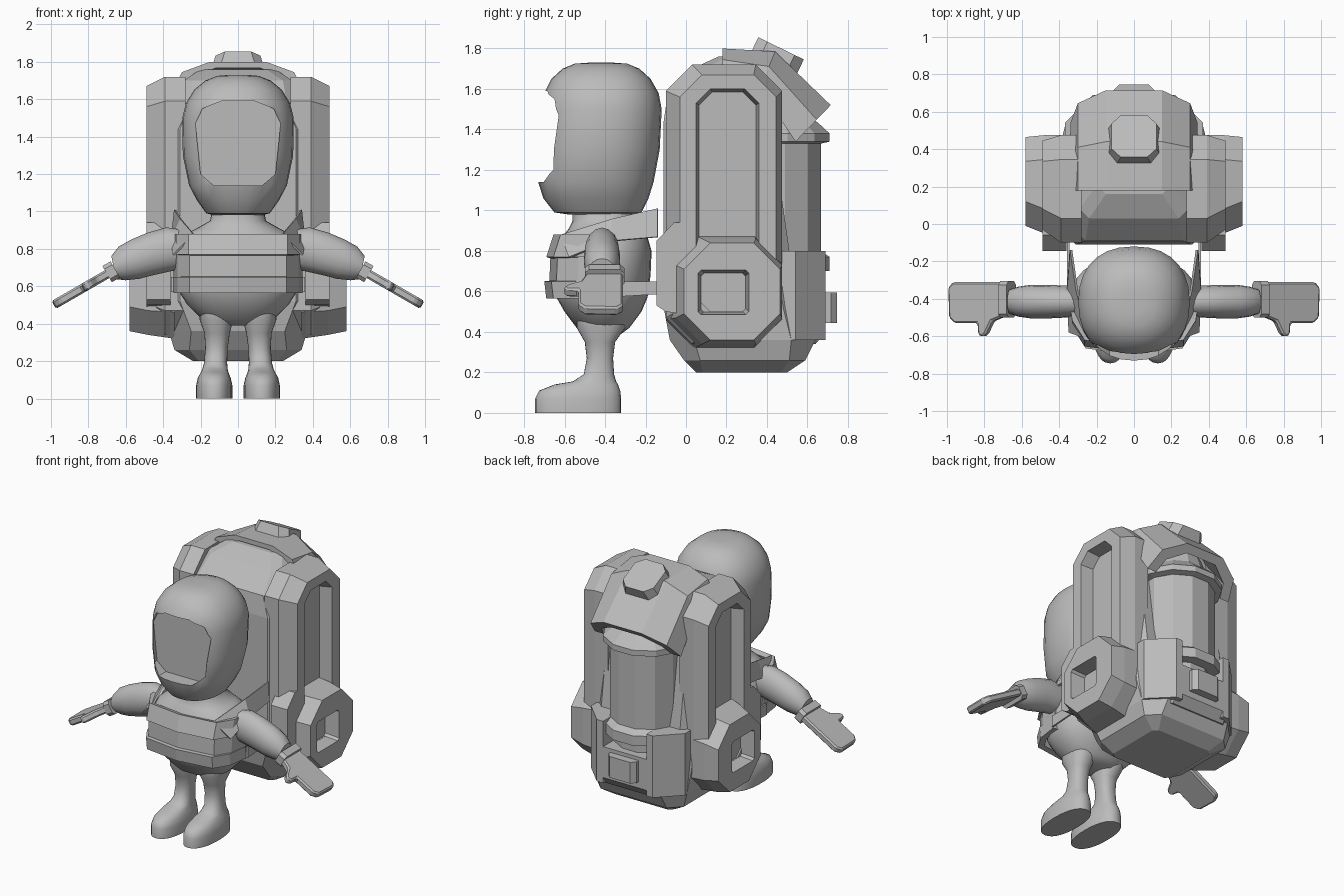
import bpy, bmesh, math
from mathutils import Matrix, Vector

if "Cube" in bpy.data.objects:
    bpy.data.objects.remove(bpy.data.objects["Cube"])

grey = bpy.data.materials.new("plain_grey")
grey.use_nodes = True
grey.diffuse_color = (0.5, 0.5, 0.5, 1)
grey.node_tree.nodes["Principled BSDF"].inputs["Base Color"].default_value = (0.5, 0.5, 0.5, 1)


def finish(name, bm, smooth=0, mirror=False, bevel=0):
    bmesh.ops.recalc_face_normals(bm, faces=bm.faces)
    mesh = bpy.data.meshes.new(name)
    bm.to_mesh(mesh)
    bm.free()
    mesh.materials.append(grey)
    ob = bpy.data.objects.new(name, mesh)
    bpy.context.collection.objects.link(ob)
    if bevel:
        mod = ob.modifiers.new("bevel", 'BEVEL')
        mod.width, mod.segments = bevel, 1
    if mirror:
        mod = ob.modifiers.new("mirror", 'MIRROR')
        mod.use_mirror_merge = False
    if smooth:
        bpy.ops.object.select_all(action='DESELECT')
        ob.select_set(True)
        bpy.context.view_layer.objects.active = ob
        bpy.ops.object.shade_smooth_by_angle(angle=math.radians(smooth))
    return ob


def loft(name, rings, **kw):
    """Skin rings that have the same number of points, and cap both ends."""
    bm = bmesh.new()
    vs = [[bm.verts.new(p) for p in r] for r in rings]
    n = len(vs[0])
    for a, b in zip(vs, vs[1:]):
        for i in range(n):
            bm.faces.new((a[i], a[(i + 1) % n], b[(i + 1) % n], b[i]))
    bm.faces.new(vs[0])
    bm.faces.new(vs[-1])
    return finish(name, bm, **kw)


def oval(z, hx, yf, yb, cx=0, power=2.3, n=28):
    """Horizontal rounded ring."""
    pts = []
    for i in range(n):
        c, s = math.cos(math.tau * i / n), math.sin(math.tau * i / n)
        x = math.copysign(abs(c) ** (2 / power), c) * hx
        y = math.copysign(abs(s) ** (2 / power), s) * (yb - yf) / 2
        pts.append((cx + x, (yf + yb) / 2 + y, z))
    return pts


def octagon(a0, a1, b0, b1, c):
    """Rectangle with chamfered corners in two dimensions."""
    return [(a0 + c, b0), (a1 - c, b0), (a1, b0 + c), (a1, b1 - c),
            (a1 - c, b1), (a0 + c, b1), (a0, b1 - c), (a0, b0 + c)]


def side_ring(x, *rect):
    return [(x, y, z) for y, z in octagon(*rect)]


def level_ring(z, *rect):
    return [(x, y, z) for x, y in octagon(*rect)]


def ribbon(name, low, high, thick, mirror=False):
    """Strip between two paths."""
    bm = bmesh.new()
    a = [bm.verts.new(p) for p in low]
    b = [bm.verts.new(p) for p in high]
    for i in range(len(a) - 1):
        bm.faces.new((a[i], a[i + 1], b[i + 1], b[i]))
    bmesh.ops.recalc_face_normals(bm, faces=bm.faces)
    bmesh.ops.solidify(bm, geom=bm.faces[:], thickness=thick)
    return finish(name, bm, mirror=mirror)


# Helmet with a recessed visor
helmet = loft("helmet", [oval(*r) for r in (
    (.98, .13, -.58, -.25), (.99, .17, -.65, -.22), (1.06, .22, -.705, -.185),
    (1.14, .262, -.73, -.16), (1.3, .295, -.725, -.13), (1.5, .298, -.715, -.12),
    (1.58, .278, -.70, -.135), (1.65, .235, -.665, -.175), (1.70, .175, -.61, -.23),
    (1.725, .11, -.55, -.29), (1.73, .05, -.48, -.36))], smooth=40)
visor_shape = [(-.13, 1.14), (.13, 1.14), (.20, 1.20), (.228, 1.47),
               (.19, 1.55), (.09, 1.59), (-.09, 1.59), (-.19, 1.55),
               (-.228, 1.47), (-.20, 1.20)]
cutter = loft("visor_cutter", [[(x, y, z) for x, z in visor_shape] for y in (-.9, -.625)])
cutter.hide_render = True
cut = helmet.modifiers.new("visor", 'BOOLEAN')
cut.object, cut.solver = cutter, 'EXACT'
helmet.modifiers.move(len(helmet.modifiers) - 1, 0)
bpy.context.view_layer.objects.active = helmet
bpy.ops.object.modifier_apply(modifier="visor")
bpy.data.objects.remove(cutter)

# Torso and neck
loft("torso", [oval(*r) for r in (
    (.39, .13, -.48, -.32), (.42, .19, -.54, -.28), (.5, .27, -.6, -.22),
    (.57, .315, -.64, -.19), (.68, .34, -.655, -.175), (.8, .335, -.635, -.17),
    (.87, .30, -.61, -.19), (.91, .22, -.58, -.22), (.95, .15, -.56, -.25),
    (1.0, .14, -.56, -.25))], smooth=50)

# Legs and boots
loft("leg", [oval(z, hx, yf, yb, cx) for z, hx, yf, yb, cx in (
    (0, .097, -.745, -.32, .127), (.07, .097, -.745, -.32, .127),
    (.11, .088, -.725, -.325, .127), (.14, .074, -.65, -.335, .125),
    (.155, .068, -.56, -.345, .123), (.19, .062, -.505, -.355, .12),
    (.27, .06, -.49, -.36, .115), (.35, .068, -.5, -.35, .112),
    (.42, .09, -.54, -.30, .115), (.47, .09, -.54, -.30, .115))],
    smooth=50, mirror=True)

# Arms
loft("arm", [[(x + .2 * rz * math.sin(t), -.415 + ry * math.cos(t), zc + rz * math.sin(t))
              for t in (math.tau * i / 16 for i in range(16))]
             for x, zc, rz, ry in (
    (.26, .80, .10, .08), (.36, .80, .115, .085), (.46, .775, .112, .09),
    (.55, .745, .105, .09), (.62, .722, .09, .08), (.665, .70, .062, .065))],
    smooth=50, mirror=True)


# Cuffs and mittens, built flat and tipped down along the forearm
def tipped(u, y, w):
    c, s = math.cos(math.radians(30)), math.sin(math.radians(30))
    return (.665 + u * c + w * s, y, .685 - u * s + w * c)


loft("cuff", [[tipped(u, y, w) for y, w in octagon(-.50, -.305, -.05, .05, .02)]
              for u in (-.01, .04)], mirror=True)
hand_shape = [(.02, -.49), (.10, -.52), (.135, -.585), (.16, -.605), (.185, -.59), (.19, -.53),
              (.33, -.53), (.365, -.50), (.37, -.34), (.34, -.31), (.02, -.31)]
loft("hand", [[tipped(u, y, w) for u, y in hand_shape] for w in (-.024, .024)],
     mirror=True, bevel=.01)

# Chest harness: upper and lower bands, middle panel
def band(name, z0, z1, y0, y1, xs):
    outline = [(-1, .29), (-.94, .14), (-.75, .035), (0, 0), (.75, .035), (.94, .14), (1, .29)]
    return ribbon(name, [(x * xs, y0 + d, z0) for x, d in outline],
                  [(x * xs, y1 + d, z1) for x, d in outline], .04)


band("upper_chest_band", .77, .88, -.69, -.655, .352)
band("middle_chest_panel", .65, .77, -.675, -.67, .345)
band("lower_chest_band", .565, .65, -.69, -.70, .345)
ribbon("shoulder_strap", [(.35, -.58, .77), (.36, -.38, .85), (.345, -.14, .87)],
       [(.24, -.62, .88), (.31, -.36, .96), (.342, -.14, 1.01)], .012, mirror=True)
ribbon("waist_strap", [(.345, -.4, .57), (.345, -.08, .59)],
       [(.345, -.4, .65), (.345, -.08, .65)], .012, mirror=True)

# Backpack body
loft("pack_body", [level_ring(z, -hx, hx, yf, yb, c) for z, hx, yf, yb, c in (
    (.20, .24, .05, .50, .03), (.26, .34, -.01, .59, .08), (.36, .37, -.08, .64, .12),
    (.52, .38, -.11, .55, .07), (1.44, .38, -.11, .42, .07), (1.58, .32, -.09, .42, .06),
    (1.70, .29, .03, .45, .05), (1.76, .20, .16, .45, .05))])

# Hood that arches over the back
hood = []
for y, z, tilt, drop in ((.18, 1.80, 0, .55), (.44, 1.785, 22, .8), (.715, 1.52, 44, 1)):
    back, down = -math.sin(math.radians(tilt)), -math.cos(math.radians(tilt))
    arch = [(.34, .25), (.30, .10), (.15, 0), (-.15, 0), (-.30, .10), (-.34, .25),
            (-.27, .25), (-.24, .15), (-.12, .06), (.12, .06), (.24, .15), (.27, .25)]
    hood.append([(x, y + back * d * drop, z + down * d * drop) for x, d in arch])
loft("pack_hood", hood)

# Knob on the hood
tip = Matrix.Translation((0, .45, 1.76)) @ Matrix.Rotation(math.radians(-26), 4, 'X')
loft("hood_knob", [[tip @ Vector((x, y, h)) for x, y in octagon(-w, w, -.125, .125, .05)]
                   for h, w in ((-.08, .155), (.045, .12))])

# Tall side pods with long recessed panels
tall_rect = (-.10, .475, .34, 1.72, .13)
loft("tall_side_pod", [side_ring(*r) for r in (
    (.28, *tall_rect), (.39, *tall_rect), (.49, -.03, .445, .40, 1.67, .11),
    (.49, .05, .36, .5, 1.60, .07), (.40, .065, .345, .5, 1.585, .065))], mirror=True)

# Low side pods with square recesses
loft("low_side_pod", [side_ring(*r) for r in (
    (.34, -.10, .475, .32, .88, .14), (.48, -.05, .475, .34, .86, .13),
    (.58, -.01, .465, .36, .84, .13),
    (.58, .06, .31, .485, .705, .015), (.48, .075, .295, .50, .69, .015))], mirror=True)
loft("pod_front_pad", [[(x, y, z) for y, z in
                        ((-.145, .53), (-.145, .85), (-.06, .94), (.05, .94), (.05, .48), (-.10, .50))]
                       for x in (.36, .49)], mirror=True)


# Air tank with collars
def tank_ring(z, r):
    return [(r * math.sin(math.tau * (i + .5) / 12), .425 + r * math.cos(math.tau * (i + .5) / 12), z)
            for i in range(12)]


loft("air_tank", [tank_ring(*r) for r in (
    (.55, .22), (.70, .22), (.70, .295), (.77, .295), (.80, .25), (1.33, .25),
    (1.34, .295), (1.38, .295), (1.42, .25), (1.47, .19), (1.56, .16))])

# Rear pouch: low centre, raised corners, buckle block
loft("rear_pouch", [level_ring(z, -.34, .34, .30, yb, .13) for z, yb in
                    ((.34, .64), (.40, .69), (.62, .69))])
loft("pouch_corner", [[(x, y, z) for x, y in ((.17, .69), (.22, .69), (.37, .54), (.37, .40), (.27, .40), (.17, .56))]
                      for z in (.36, .80)], mirror=True)
loft("pouch_buckle", [level_ring(z, -.11, .11, .55, .745, .03) for z in (.445, .595)])
